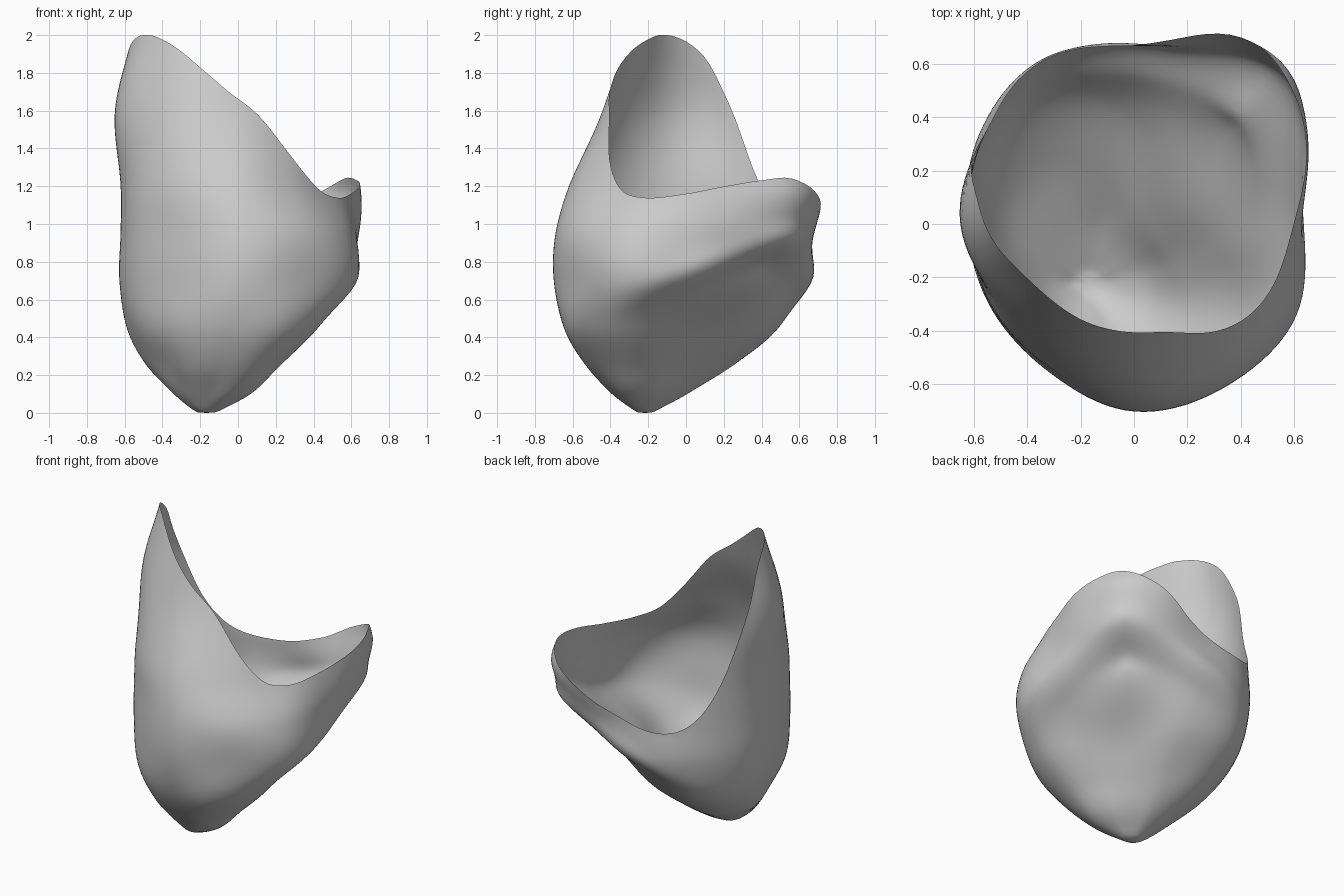
import bpy, bmesh, math
from math import exp, cos, sin, radians

if "Cube" in bpy.data.objects:
    bpy.data.objects.remove(bpy.data.objects["Cube"])


def spline(xs, ys, x):
    """Smooth curve through uneven samples."""
    n = len(xs)
    x = min(max(x, xs[0]), xs[-1])
    i = 0
    while i < n - 2 and x > xs[i + 1]:
        i += 1

    def slope(k):
        a, b = max(k - 1, 0), min(k + 1, n - 1)
        return (ys[b] - ys[a]) / (xs[b] - xs[a])
    h = xs[i + 1] - xs[i]
    t = (x - xs[i]) / h
    return ((2*t**3 - 3*t*t + 1) * ys[i] + (t**3 - 2*t*t + t) * h * slope(i)
            + (3*t*t - 2*t**3) * ys[i + 1] + (t**3 - t*t) * h * slope(i + 1))


def ring_spline(angles, values, a):
    """Same curve, wrapped around the full circle."""
    xs = [v - 360 for v in angles[-3:]] + angles + [v + 360 for v in angles[:3]]
    return spline(xs, values[-3:] + values + values[:3], a)


# horizontal sections: height, centre, radii every 30 degrees from +x
levels = [0, .1, .25, .45, .7, .95, 1.2, 1.6, 2.0]
centre_x = [-.17, -.15, -.1, -.05, 0, 0, 0, 0, 0]
centre_y = [-.22, -.2, -.15, -.08, 0, 0, 0, 0, 0]
radii = [
    [.05, .04, .04, .04, .04, .04, .05, .04, .04, .04, .04, .05],
    [.20, .16, .16, .20, .22, .20, .19, .17, .16, .17, .22, .24],
    [.27, .22, .24, .34, .45, .43, .36, .33, .35, .37, .41, .37],
    [.39, .32, .36, .53, .64, .60, .52, .51, .53, .56, .60, .55],
    [.59, .54, .56, .64, .70, .67, .625, .62, .64, .70, .69, .69],
    [.63, .70, .73, .67, .70, .66, .62, .62, .63, .69, .69, .67],
    [.59, .73, .79, .69, .69, .65, .62, .61, .61, .62, .57, .54],
    [.50, .60, .60, .60, .65, .65, .65, .56, .49, .43, .40, .43],
    [.40, .40, .40, .40, .50, .57, .55, .43, .35, .30, .30, .35],
]
# height of the open rim by angle
rim_angle = [0, 18, 32, 45, 63, 79, 107, 127, 144, 160, 171, 190, 212, 233, 263, 288, 319, 336]
rim_height = [1.16, 1.2, 1.23, 1.24, 1.13, 1.0, .91, .97, 1.22, 1.65, 1.89, 2.0, 1.96, 1.87,
              1.70, 1.55, 1.2, 1.14]

SEG, ROWS = 120, 56
section_angles = [30 * k for k in range(12)]
bm = bmesh.new()
columns = []
for s in range(SEG):
    a = 360 * s / SEG
    column_radii = [ring_spline(section_angles, row, a) for row in radii]
    top = min(ring_spline(rim_angle, rim_height, a), 2.0)
    off = (a - 45 + 180) % 360 - 180          # angle away from the inner face axis
    col = []
    for k in range(ROWS + 1):
        z = top * (k / ROWS) ** 1.15
        r = spline(levels, column_radii, z)
        # V-shaped step around the inner face: soft below, sharp above
        d = z - (.79 - .31 * min(abs(off) / 78, 1.2))
        width = .06 if d > 0 else .13
        r -= .035 * exp(-(d / width) ** 2) * exp(-(off / 66) ** 6)
        r += .02 * exp(-((d - .14) / .07) ** 2) * exp(-(off / 66) ** 6)
        # pit and rounded bulge above it
        r -= .025 * exp(-(d / .05) ** 2 - (off / 9) ** 2)
        r += .04 * exp(-((z - .93) / .10) ** 2 - (off / 17) ** 2)
        r += .04 * exp(-((z - 1.15) / .15) ** 2 - (off / 14) ** 2)
        x = spline(levels, centre_x, z) + r * cos(radians(a))
        y = spline(levels, centre_y, z) + r * sin(radians(a))
        col.append(bm.verts.new((x, y, z)))
    columns.append(col)

# shell wall and rounded tip
tip = bm.verts.new((-.17, -.22, 0))
for s in range(SEG):
    c, d = columns[s], columns[(s + 1) % SEG]
    bm.faces.new((tip, d[0], c[0]))
    for k in range(ROWS):
        bm.faces.new((c[k], d[k], d[k + 1], c[k + 1]))

# gentle smoothing away from the rim
inner = [v for v in bm.verts if not v.is_boundary and v is not tip]
for _ in range(2):
    bmesh.ops.smooth_vert(bm, verts=inner, factor=.4, use_axis_x=True, use_axis_y=True, use_axis_z=True)

mesh = bpy.data.meshes.new("crown_shell")
bm.to_mesh(mesh)
bm.free()
for p in mesh.polygons:
    p.use_smooth = True
crown = bpy.data.objects.new("crown_shell", mesh)
bpy.context.collection.objects.link(crown)
